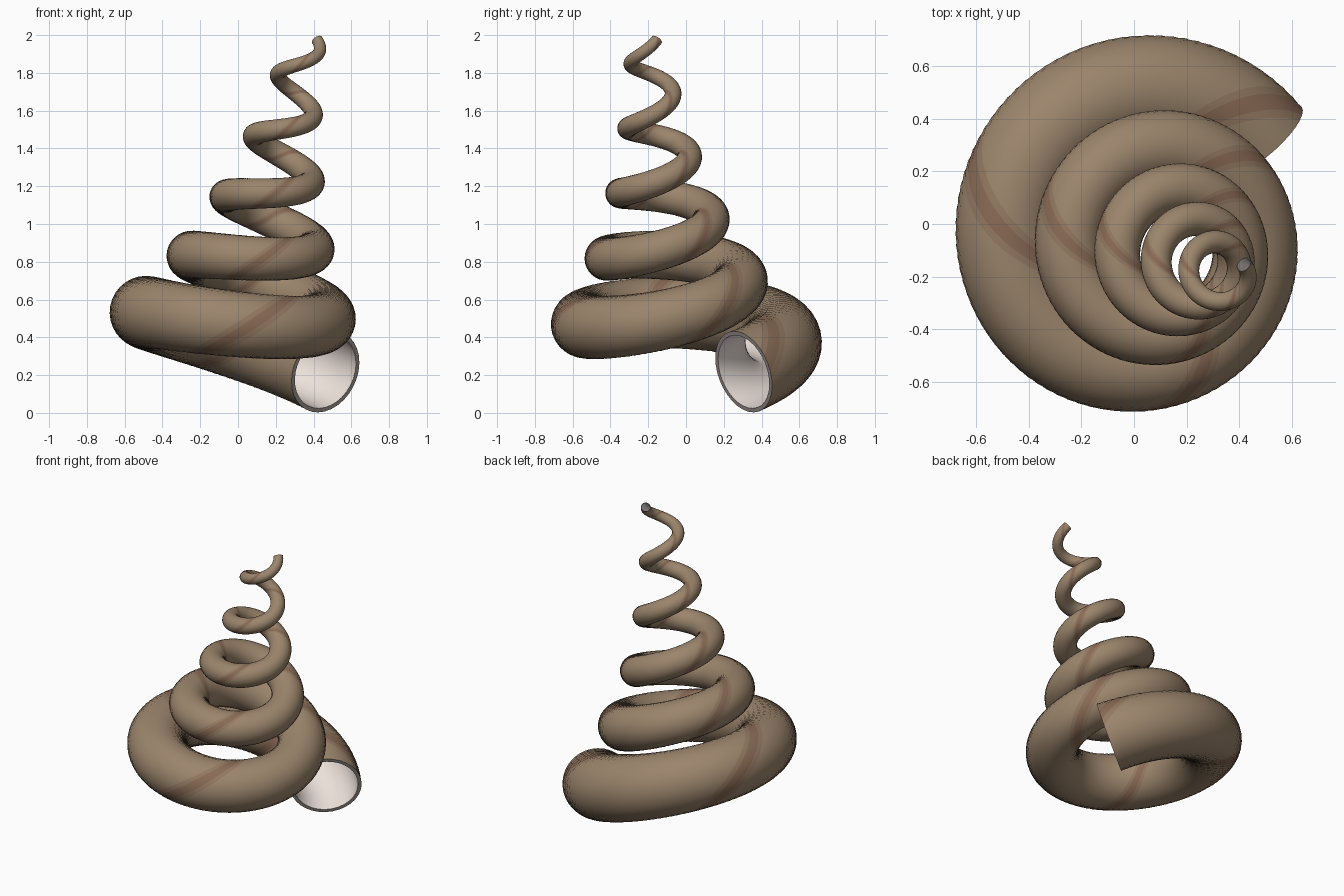
import bpy, bmesh
from math import pi, cos, sin, exp
from mathutils import Vector

if "Cube" in bpy.data.objects:
    bpy.data.objects.remove(bpy.data.objects["Cube"])

K = 0.396                 # shrink rate per turn
T0, T1 = 0.10, 5.12       # start (mouth) and end (tip), in turns
STEPS, SIDES = 480, 32
AXIS = Vector((0.074, -0.031, 0.3375))   # leaning coil axis, travel per turn
BASE = Vector((-0.02, -0.053, 0.255))    # axis point at turn 0
U = (Vector((1, 0, 0)) - AXIS * (AXIS.x / AXIS.length_squared)).normalized()
V = AXIS.normalized().cross(U)


def centre(t):
    r = 0.465 * exp(-K * (t - 0.75))
    a = 2 * pi * t
    return BASE + AXIS * t + r * (cos(a) * U + sin(a) * V)


def material(name, rgb):
    m = bpy.data.materials.new(name)
    m.diffuse_color = (*rgb, 1)
    m.use_nodes = True
    m.node_tree.nodes["Principled BSDF"].inputs["Base Color"].default_value = m.diffuse_color
    return m


def ring(bm, t, scale):
    # circle square to the path, twisted so one column follows the streak
    tan = (centre(t + 1e-3) - centre(t - 1e-3)).normalized()
    out = centre(t) - (BASE + AXIS * t)
    out = (out - tan * out.dot(tan)).normalized()
    up = out.cross(tan)
    if up.z < 0:
        up = -up
    rad = 0.225 * exp(-K * (t - T0)) * scale
    twist = pi / 2 + 6 * pi * (t - 0.5)
    return [bm.verts.new(centre(t) + rad * (cos(p) * out + sin(p) * up))
            for p in (twist + 2 * pi * (j - 1) / SIDES for j in range(SIDES))]


def bridge(bm, a, b, mat):
    for j in range(SIDES):
        k = (j + 1) % SIDES
        f = bm.faces.new((a[j], a[k], b[k], b[j]))
        f.smooth = True
        f.material_index = mat(j)


bm = bmesh.new()
ts = [T0 + (T1 - T0) * i / STEPS for i in range(STEPS + 1)]
outer = [ring(bm, t, 1.0) for t in ts]
inner = [ring(bm, t, 0.9) for t in ts]

# outer wall with winding streak, pale lining, rims at mouth and tip
for i in range(STEPS):
    bridge(bm, outer[i], outer[i + 1],
           lambda j: 1 if j in (0, 1) else 2 if j in (SIDES - 1, 2) else 0)
    bridge(bm, inner[i + 1], inner[i], lambda j: 3)
bridge(bm, inner[0], outer[0], lambda j: 4)
bridge(bm, outer[-1], inner[-1], lambda j: 4)
bmesh.ops.recalc_face_normals(bm, faces=bm.faces)

mesh = bpy.data.meshes.new("spiral_shell")
bm.to_mesh(mesh)
bm.free()
for name, rgb in (("shell_brown", (0.33, 0.235, 0.15)),
                  ("streak", (0.25, 0.145, 0.09)),
                  ("streak_edge", (0.29, 0.19, 0.12)),
                  ("lining", (0.85, 0.76, 0.71)),
                  ("rim", (0.33, 0.29, 0.27))):
    mesh.materials.append(material(name, rgb))

shell = bpy.data.objects.new("spiral_shell", mesh)
bpy.context.collection.objects.link(shell)
bpy.context.view_layer.objects.active = shell
shell.select_set(True)
bpy.ops.object.shade_smooth_by_angle(angle=0.6)
